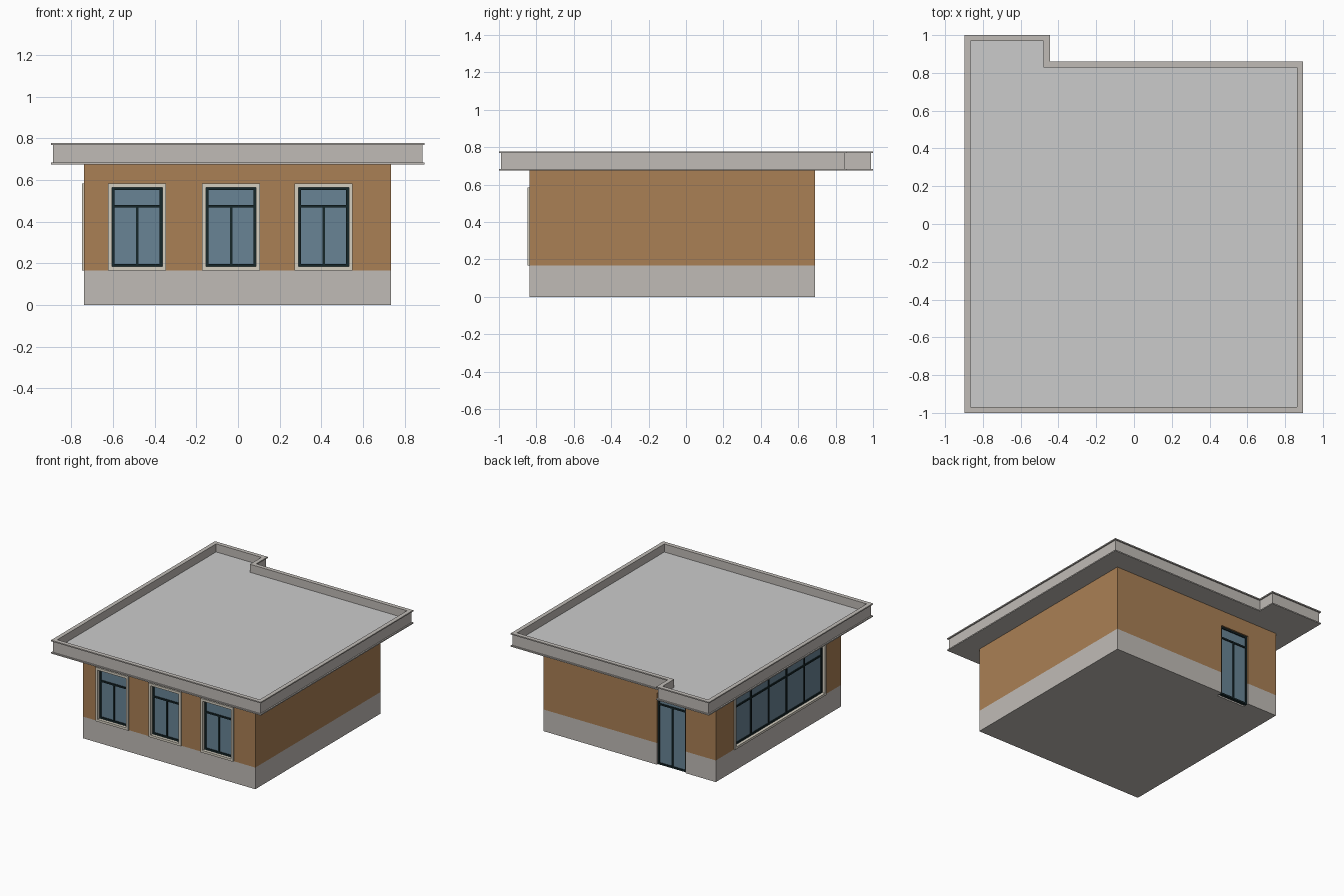
import bpy, bmesh

if "Cube" in bpy.data.objects:
    bpy.data.objects.remove(bpy.data.objects["Cube"])

def material(name, rgb):
    m = bpy.data.materials.new(name)
    m.diffuse_color = (*rgb, 1)
    m.use_nodes = True
    m.node_tree.nodes["Principled BSDF"].inputs["Base Color"].default_value = m.diffuse_color
    return m

BROWN = material("brown_render", (0.40, 0.215, 0.09))
STONE = material("warm_grey", (0.53, 0.50, 0.47))
CREAM = material("cream_trim", (0.66, 0.62, 0.53))
DARK = material("dark_frame", (0.008, 0.02, 0.023))
GLASS = material("blue_glass", (0.14, 0.23, 0.30))

def finish(name, bm, mat=None):
    bmesh.ops.recalc_face_normals(bm, faces=bm.faces)
    me = bpy.data.meshes.new(name)
    bm.to_mesh(me)
    bm.free()
    ob = bpy.data.objects.new(name, me)
    bpy.context.collection.objects.link(ob)
    if mat:
        me.materials.append(mat)
    return ob

def boxes(name, pairs, mat=None):
    """One object made of boxes given by opposite corners."""
    bm = bmesh.new()
    for a, b in pairs:
        for v in bmesh.ops.create_cube(bm, size=1)["verts"]:
            v.co = [(p + q) / 2 + c * abs(q - p) for p, q, c in zip(a, b, v.co)]
    return finish(name, bm, mat)

def loft(name, outline, profile, mat=None):
    """Stack inset copies of an outline along (inset, z) steps and cap both ends."""
    bm = bmesh.new()
    loops = [[bm.verts.new((x, y, z)) for x, y in outline(d)] for d, z in profile]
    for lo, hi in zip(loops, loops[1:]):
        for i in range(len(lo)):
            j = (i + 1) % len(lo)
            bm.faces.new((lo[i], lo[j], hi[j], hi[i]))
    bm.faces.new(loops[0])
    bm.faces.new(loops[-1])
    return finish(name, bm, mat)

# Main dimensions
X0, X1, Y0, Y1 = -0.738, 0.734, -0.837, 0.69
PLINTH, EAVES, THICK = 0.167, 0.675, 0.05

def front(u, d, z): return (u, Y0 - d, z)
def left(u, d, z): return (X0 - d, u, z)
def back(u, d, z): return (u, Y1 + d, z)

# name, side, u range, z range, panes, mullions full height, trim width
OPENINGS = [
    ("window_1", front, -0.623, -0.345, PLINTH, 0.583, 2, False, 0.018),
    ("window_2", front, -0.172, 0.105, PLINTH, 0.583, 2, False, 0.018),
    ("window_3", front, 0.272, 0.550, PLINTH, 0.583, 2, False, 0.018),
    ("side_window", left, -0.645, 0.470, PLINTH, 0.583, 5, True, 0.018),
    ("door", back, -0.480, -0.235, 0.0, 0.555, 2, False, 0.0),
]

# Wall shells, hollow inside, with openings cut through
def shell(name, z0, z1, mat):
    ob = boxes(name, [((X0, Y0, z0), (X1, Y1, z1))], mat)
    t = THICK
    cuts = [((X0 + t, Y0 + t, z0 - .1), (X1 - t, Y1 - t, z1 + .1))]
    for n, side, u0, u1, a, b, *_ in OPENINGS:
        if b > z0 and a < z1 - 0.001:
            lo = a - 0.05 if a <= z0 + 0.001 else a
            cuts.append((side(u0, .1, lo), side(u1, -.08, b if b < z1 else z1 + .05)))
    for a, b in cuts:
        cutter = boxes("cutter", [(a, b)])
        cutter.hide_render = True
        mod = ob.modifiers.new("cut", "BOOLEAN")
        mod.object, mod.solver = cutter, "EXACT"
        bpy.context.view_layer.objects.active = ob
        bpy.ops.object.modifier_apply(modifier=mod.name)
        bpy.data.objects.remove(cutter)

shell("plinth", 0.0, PLINTH, STONE)
shell("upper_walls", PLINTH, EAVES, BROWN)
boxes("floor", [((X0 + THICK, Y0 + THICK, 0), (X1 - THICK, Y1 - THICK, 0.02))], STONE)

# Rectangular border of four bars
def border(side, u0, u1, z0, z1, w, d0, d1):
    bars = [(u0, u0 + w, z0, z1), (u1 - w, u1, z0, z1),
            (u0 + w, u1 - w, z0, z0 + w), (u0 + w, u1 - w, z1 - w, z1)]
    return [(side(a, d0, c), side(b, d1, d)) for a, b, c, d in bars]

# Windows and door: trim, dark frame with transom and mullions, glass
for name, side, u0, u1, z0, z1, panes, full, trim in OPENINGS:
    if trim:
        boxes(name + "_trim", border(side, u0, u1, z0, z1, trim, -0.04, 0.011), CREAM)
    u0, u1, z0, z1 = u0 + trim, u1 - trim, z0 + trim, z1 - trim
    w, h, bar = 0.013, 0.006, z1 - 0.09
    frame = border(side, u0, u1, z0, z1, w, -0.035, -0.012)
    frame.append((side(u0 + w, -.035, bar - h), side(u1 - w, -.012, bar + h)))
    for i in range(1, panes):
        u = u0 + (u1 - u0) * i / panes
        top = z1 - w if full else bar - h
        frame.append((side(u - h, -.034, z0 + w), side(u + h, -.013, top)))
    boxes(name + "_frame", frame, DARK)
    boxes(name + "_glass", [(side(u0 + h, -.026, z0 + h), side(u1 - h, -.02, z1 - h))], GLASS)

# Roof: stepped fascia swept round the notched outline, plus recessed deck
def roof_outline(d):
    l, r, f, b = -0.897 + d, 0.895 - d, -1 + d, 1 - d
    nx, ny = -0.446 - d, 0.86 - d
    return [(l, f), (r, f), (r, ny), (nx, ny), (nx, b), (l, b)]

loft("roof_fascia", roof_outline,
     [(0, .674), (0, .683), (.01, .683), (.01, .768), (0, .768),
      (0, .777), (.032, .777), (.032, .71)], STONE)
loft("roof_deck", roof_outline, [(.032, .70), (.032, .715)])
